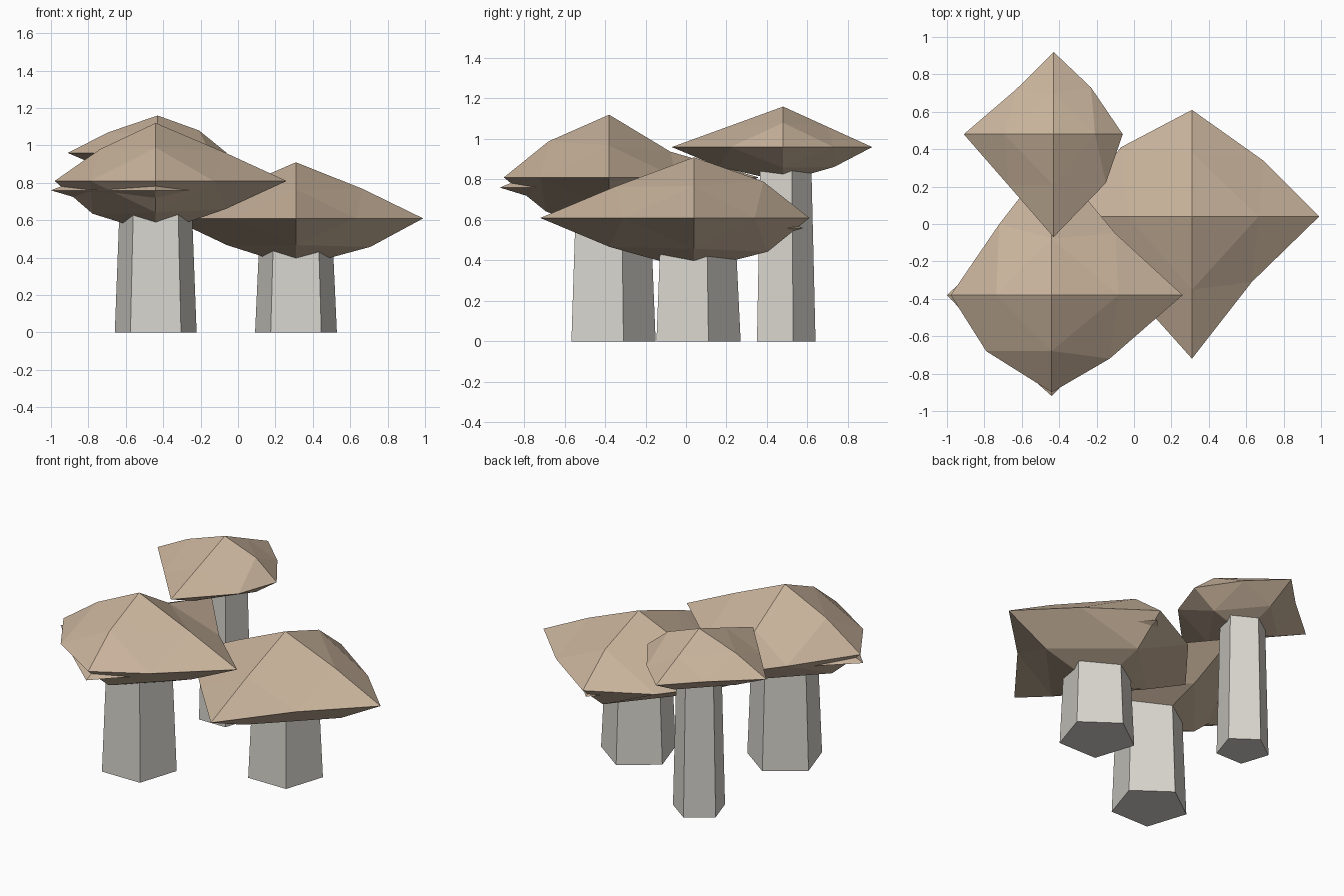
import bpy, bmesh
from math import cos, sin, pi
from mathutils import Vector

if "Cube" in bpy.data.objects:
    bpy.data.objects.remove(bpy.data.objects["Cube"])


def material(name, rgb):
    m = bpy.data.materials.new(name)
    m.diffuse_color = (*rgb, 1)
    m.use_nodes = True
    m.node_tree.nodes["Principled BSDF"].inputs["Base Color"].default_value = m.diffuse_color
    return m


CAP = material("cap_tan", (0.58, 0.45, 0.33))
STEM = material("stem_pale", (0.68, 0.66, 0.61))
DIRS = [Vector((1, 0, 0)), Vector((0, 1, 0)), Vector((-1, 0, 0)), Vector((0, -1, 0))]


def finish(bm, name, mat, loc):
    bmesh.ops.recalc_face_normals(bm, faces=bm.faces)
    me = bpy.data.meshes.new(name)
    bm.to_mesh(me)
    bm.free()
    me.materials.append(mat)
    ob = bpy.data.objects.new(name, me)
    ob.location = loc
    bpy.context.collection.objects.link(ob)


def cap(name, loc, tips, rim, top, bottom, upper, lower):
    """Uneven octahedron split once: four rim tips, rim midpoints, two poles."""
    bm = bmesh.new()
    tip = [d * r for d, r in zip(DIRS, tips)]
    tv = [bm.verts.new(p) for p in tip]
    if rim:
        rv = [bm.verts.new((x, y, 0)) for x, y in rim]
    else:
        rv = [bm.verts.new((tip[i] + tip[(i + 1) % 4]) * 0.52) for i in range(4)]
    for z, bulge in ((top, upper), (bottom, lower)):
        pole = bm.verts.new((0, 0, z))
        mv = [bm.verts.new((p + pole.co) * 0.5 * f) for p, f in zip(tip, bulge)]
        for i in range(4):
            j = (i + 1) % 4
            for tri in ((tv[i], rv[i], mv[i]), (rv[i], tv[j], mv[j]),
                        (rv[i], mv[j], mv[i]), (mv[i], mv[j], pole)):
                bm.faces.new(tri)
    finish(bm, name, CAP, loc)


def stem(name, x, y, height, r0, r1):
    """Tapered five-sided stem with a flat side to the front."""
    bm = bmesh.new()
    rings = [[bm.verts.new((r * cos(pi / 2 + k * 2 * pi / 5), r * sin(pi / 2 + k * 2 * pi / 5), z))
              for k in range(5)] for r, z in ((r0, 0), (r1, height))]
    for k in range(5):
        n = (k + 1) % 5
        bm.faces.new((rings[0][k], rings[0][n], rings[1][n], rings[1][k]))
    for ring in rings:
        bm.faces.new(ring)
    finish(bm, name, STEM, (x, y, 0))


# right mushroom
cap("right_cap", (.31, .04, .61), (.68, .57, .67, .76),
    ((.38, .30), (-.38, .37), (-.34, -.38), (.32, -.35)),
    .30, -.26, (1.05, 1.2, 1.02, 1.03), (1.17, 1.28, 1.1, 1.1))
stem("right_stem", .31, .04, .56, .23, .203)

# front left mushroom
cap("front_cap", (-.44, -.38, .81), (.70, .74, .54, .52),
    ((.34, .33), (-.28, .38), (-.35, -.30), (.31, -.34)),
    .31, -.28, (1.02, .82, 1.1, 1.15), (1.07, 1.1, 1.25, 1.2))
stem("front_stem", -.44, -.38, .75, .23, .20)

# tall back mushroom
cap("back_cap", (-.43, .48, .96), (.37, .44, .48, .55),
    ((.20, .25), (-.20, .24), (-.24, -.275), (.28, -.26)),
    .20, -.17, (1.2, 1.0, 1.1, 1.0), (1.2, 1.15, 1.1, 1.15))
stem("back_stem", -.43, .48, .92, .16, .138)

# small mushrooms nested inside the two large ones
for name, loc, tips in (("front_inner", (-.44, -.38, .76), (.48, .48, .56, .54)),
                        ("right_inner", (.31, .04, .56), (.45, .54, .48, .48))):
    cap(name + "_cap", loc, tips, None, .20, -.15, (1.05,) * 4, (1.05,) * 4)
    stem(name + "_stem", loc[0], loc[1], loc[2] - .03, .16, .138)
